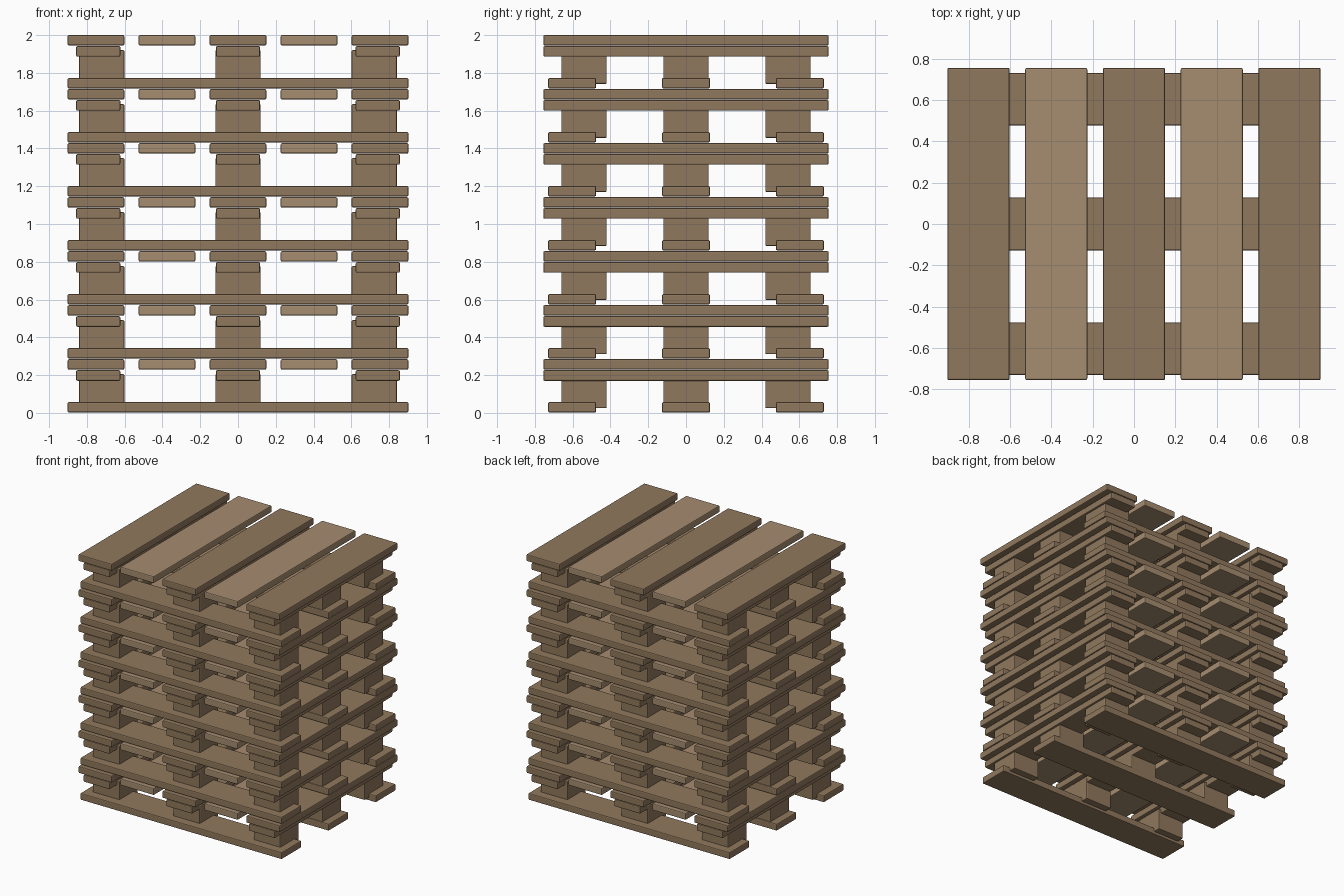
import bpy, bmesh

if "Cube" in bpy.data.objects:
    bpy.data.objects.remove(bpy.data.objects["Cube"])

PITCH = 0.286   # stacking distance between pallets
COUNT = 7


def material(name, rgb):
    m = bpy.data.materials.new(name)
    m.diffuse_color = (*rgb, 1)
    m.use_nodes = True
    m.node_tree.nodes["Principled BSDF"].inputs["Base Color"].default_value = m.diffuse_color
    return m


dark = material("dark_wood", (0.28, 0.19, 0.11))
light = material("light_wood", (0.38, 0.265, 0.16))


def board_mesh(name, size, mat):
    """Box of the given size with softly rounded edges."""
    bm = bmesh.new()
    bmesh.ops.create_cube(bm, size=1)
    bmesh.ops.scale(bm, vec=size, verts=bm.verts)
    bmesh.ops.bevel(bm, geom=bm.edges[:], offset=0.007, segments=2,
                    profile=0.5, affect='EDGES')
    me = bpy.data.meshes.new(name)
    bm.to_mesh(me)
    bm.free()
    me.materials.append(mat)
    return me


bottom = board_mesh("bottom_board", (1.804, 0.254, 0.055), dark)
block = board_mesh("block", (0.24, 0.24, 0.18), dark)
stringer = board_mesh("stringer", (0.234, 1.51, 0.056), dark)
deck_dark = board_mesh("deck_board", (0.3, 1.51, 0.055), dark)
deck_light = board_mesh("light_deck_board", (0.3, 1.51, 0.055), light)


def place(mesh, x, y, z):
    ob = bpy.data.objects.new(mesh.name, mesh)
    ob.location = (x, y, z)
    bpy.context.collection.objects.link(ob)


for p in range(COUNT):
    z0 = p * PITCH
    for s in (-1, 0, 1):
        # runners across the bottom
        place(bottom, 0, s * 0.603, z0 + 0.0295)
        # boards on top of each row of blocks
        place(stringer, s * 0.74, 0, z0 + 0.198)
        # three by three spacer blocks
        for t in (-1, 0, 1):
            place(block, s * 0.721, t * 0.54, z0 + 0.115)
    # top deck, alternating wood tones
    for i in range(5):
        place(deck_light if i % 2 else deck_dark,
              (i - 2) * 0.376, 0, z0 + 0.2565)
